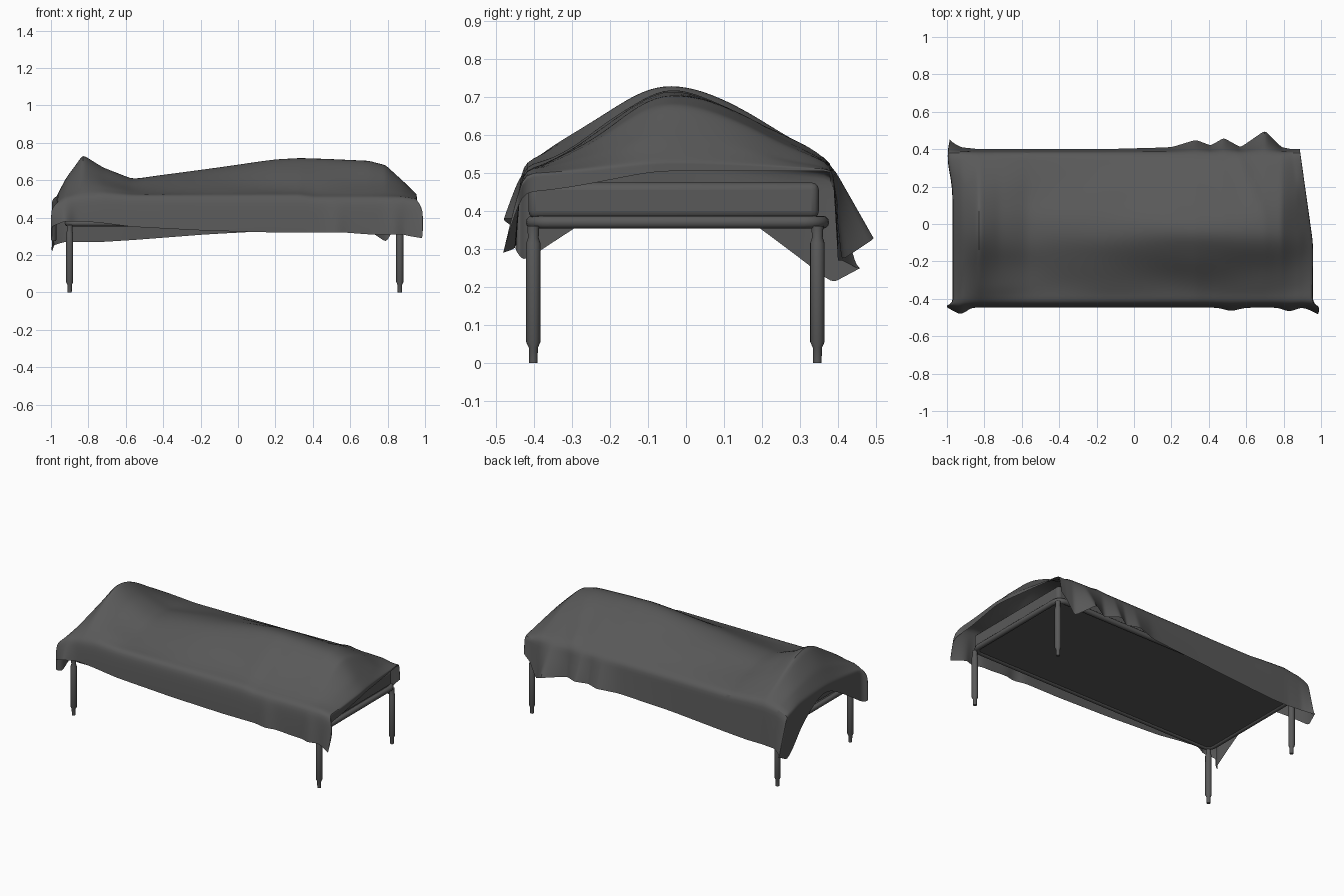
import bpy, bmesh, math
from mathutils import Vector, noise

if "Cube" in bpy.data.objects:
    bpy.data.objects.remove(bpy.data.objects["Cube"])

grey = bpy.data.materials.new("dark_grey")
grey.use_nodes = True
colour = (0.1, 0.1, 0.1, 1)
grey.diffuse_color = colour
grey.node_tree.nodes["Principled BSDF"].inputs["Base Color"].default_value = colour

LEFT, RIGHT, FRONT, BACK = -0.9, 0.865, -0.402, 0.346   # leg positions


def finish(obj, angle=40):
    obj.data.materials.append(grey)
    bpy.ops.object.select_all(action="DESELECT")
    obj.select_set(True)
    bpy.context.view_layer.objects.active = obj
    bpy.ops.object.shade_smooth_by_angle(angle=math.radians(angle))
    return obj


def from_bmesh(name, bm):
    bmesh.ops.recalc_face_normals(bm, faces=bm.faces)
    mesh = bpy.data.meshes.new(name)
    bm.to_mesh(mesh)
    bm.free()
    obj = bpy.data.objects.new(name, mesh)
    bpy.context.collection.objects.link(obj)
    return obj


def slab(name, x0, x1, y0, y1, z0, z1, bevel):
    bm = bmesh.new()
    bmesh.ops.create_cube(bm, size=1)
    for v in bm.verts:
        v.co = Vector(((x0 + x1) / 2 + v.co.x * (x1 - x0),
                       (y0 + y1) / 2 + v.co.y * (y1 - y0),
                       (z0 + z1) / 2 + v.co.z * (z1 - z0)))
    obj = from_bmesh(name, bm)
    mod = obj.modifiers.new("rounding", "BEVEL")
    mod.width, mod.segments = bevel, 3
    return finish(obj)


# Turned legs
def leg(name, x, y):
    profile = [(0, 0), (0.011, 0), (0.012, 0.04), (0.019, 0.055), (0.019, 0.315),
               (0.014, 0.33), (0.016, 0.36), (0, 0.36)]
    bm = bmesh.new()
    verts = [bm.verts.new((x + r, y, z)) for r, z in profile]
    edges = [bm.edges.new(pair) for pair in zip(verts, verts[1:])]
    bmesh.ops.spin(bm, geom=verts + edges, cent=(x, y, 0), axis=(0, 0, 1),
                   angle=math.tau, steps=16)
    bmesh.ops.remove_doubles(bm, verts=bm.verts, dist=0.0001)
    finish(from_bmesh(name, bm), 30)


for x, side in ((LEFT, "right"), (RIGHT, "left")):
    for y, end in ((FRONT, "front"), (BACK, "back")):
        leg(f"{end}_{side}_leg", x, y)

# Tubular frame with rounded corners
curve = bpy.data.curves.new("frame", "CURVE")
curve.dimensions = "3D"
curve.bevel_depth, curve.bevel_resolution = 0.017, 4
path = []
radius = 0.05
for i, (x, y) in enumerate(((0.87, 0.36), (-0.91, 0.36), (-0.91, -0.405), (0.87, -0.405))):
    cx, cy = x - math.copysign(radius, x), y - math.copysign(radius, y)
    for k in range(6):
        a = (i + k / 5) * math.pi / 2
        path.append((cx + radius * math.cos(a), cy + radius * math.sin(a), 0.37, 1))
spline = curve.splines.new("POLY")
spline.points.add(len(path) - 1)
for point, co in zip(spline.points, path):
    point.co = co
spline.use_cyclic_u = True
tube = bpy.data.objects.new("frame", curve)
bpy.context.collection.objects.link(tube)
bpy.ops.object.select_all(action="DESELECT")
bpy.context.view_layer.objects.active = tube
tube.select_set(True)
bpy.ops.object.convert(target="MESH")
finish(bpy.context.view_layer.objects.active)

# Base board and mattress
slab("base_board", -0.9, 0.86, -0.395, 0.35, 0.36, 0.385, 0.01)
slab("mattress", -0.9, 0.865, -0.415, 0.35, 0.38, 0.475, 0.02)

# Sheet stations: x, ridge, front edge, back edge, front hem, back hem, back flare
stations = [
    (-0.97, 0.475, 0.27, 0.21, 0.30, 0.25, 0.46),
    (-0.968, 0.52, 0.48, 0.49, 0.35, 0.25, 0.45),
    (-0.92, 0.61, 0.51, 0.52, 0.38, 0.27, 0.41),
    (-0.83, 0.74, 0.52, 0.53, 0.38, 0.27, 0.40),
    (-0.72, 0.67, 0.53, 0.53, 0.37, 0.27, 0.40),
    (-0.56, 0.605, 0.52, 0.52, 0.35, 0.28, 0.40),
    (-0.17, 0.665, 0.52, 0.52, 0.33, 0.31, 0.40),
    (0.2, 0.71, 0.52, 0.52, 0.32, 0.33, 0.41),
    (0.33, 0.72, 0.52, 0.52, 0.32, 0.34, 0.45),
    (0.41, 0.72, 0.51, 0.52, 0.32, 0.34, 0.42),
    (0.48, 0.72, 0.51, 0.52, 0.32, 0.35, 0.46),
    (0.57, 0.715, 0.51, 0.52, 0.32, 0.34, 0.41),
    (0.7, 0.705, 0.51, 0.52, 0.31, 0.33, 0.50),
    (0.79, 0.68, 0.51, 0.52, 0.31, 0.27, 0.41),
    (0.88, 0.60, 0.51, 0.51, 0.31, 0.36, 0.40),
    (0.955, 0.53, 0.50, 0.51, 0.29, 0.40, 0.40),
    (0.957, 0.505, 0.45, 0.505, 0.29, 0.42, 0.40),
]


def blend(t):
    """Smoothly interpolated station at fractional index t."""
    i = min(int(t), len(stations) - 2)
    f = t - i
    f = f * f * (3 - 2 * f) * 0.5 + f * 0.5
    return [a + (b - a) * f for a, b in zip(stations[i], stations[i + 1])]


def slope(t, a=0.25):
    """Tent-like fall from the ridge (t=0) to the edge (t=1)."""
    top = math.sqrt(1 + a * a)
    return (top - math.sqrt(t * t + a * a)) / (top - a)


def bump(v, centre, width):
    return math.exp(-((v - centre) / width) ** 2)


def section(row):
    x, ridge, edge_f, edge_b, hem_f, hem_b, flare = row
    y_mid, y_f, y_b = -0.04, -0.422, 0.385
    sag = 1 + 0.5 * min(max((x + 0.75) / 0.3, 0), 1)      # body's front side hollows
    gather = (bump(x, -0.92, 0.03) + bump(x, 0.96, 0.03)
              + 0.6 * bump(x, 0.83, 0.04) + 0.5 * bump(x, 0.52, 0.05))
    corner = bump(abs(x), 0.96, 0.03)
    pts = []
    for k in range(5):                      # front hanging flap
        f = 1 - k / 5
        push = math.copysign(0.055 * corner * f ** 0.3 * (1 - 0.5 * f), x)
        pts.append((x + push, y_f - 0.025 * f ** 0.5 - 0.035 * gather * f,
                    edge_f + (hem_f - edge_f) * f))
    for k in range(11):                     # front slope
        t = 1 - k / 10
        pts.append((x, y_mid + (y_f - y_mid) * t,
                    edge_f + (ridge - edge_f) * slope(t) ** sag))
    for k in range(1, 11):                  # back slope
        t = k / 10
        pts.append((x, y_mid + (y_b - y_mid) * t, edge_b + (ridge - edge_b) * slope(t)))
    for k in range(1, 6):                   # back hanging flap
        f = k / 5
        pts.append((x, y_b + (flare - y_b) * f, edge_b + (hem_b - edge_b) * f))
    out = []
    for px, py, pz in pts:
        if px > 0.8 and py > -0.1:          # the end hem runs back at an angle
            px -= (px - 0.8) * min((py + 0.1) / 0.5, 1) * 0.45
        if x < -0.9:                        # foot corner billows outward
            px -= 0.03 * corner * bump(py, 0.36, 0.12)
        if abs(py) < 0.38 and abs(x) < 0.9:  # soft wrinkles and a diagonal fold
            pz += 0.008 * noise.noise(Vector((px * 3, py * 7, 0)))
            if py > 0:
                pz += 0.012 * bump(px + 0.4 * py, 0.7, 0.03) * min(py * 8, 1)
        out.append((px, py, pz))
    return out


bm = bmesh.new()
steps = 4
rows = [[bm.verts.new(p) for p in section(blend(i / steps))]
        for i in range((len(stations) - 1) * steps + 1)]
for a, b in zip(rows, rows[1:]):
    for k in range(len(a) - 1):
        bm.faces.new((a[k], b[k], b[k + 1], a[k + 1]))
sheet = from_bmesh("draped_sheet", bm)
sheet.modifiers.new("softening", "SUBSURF").levels = 1
finish(sheet, 70)
